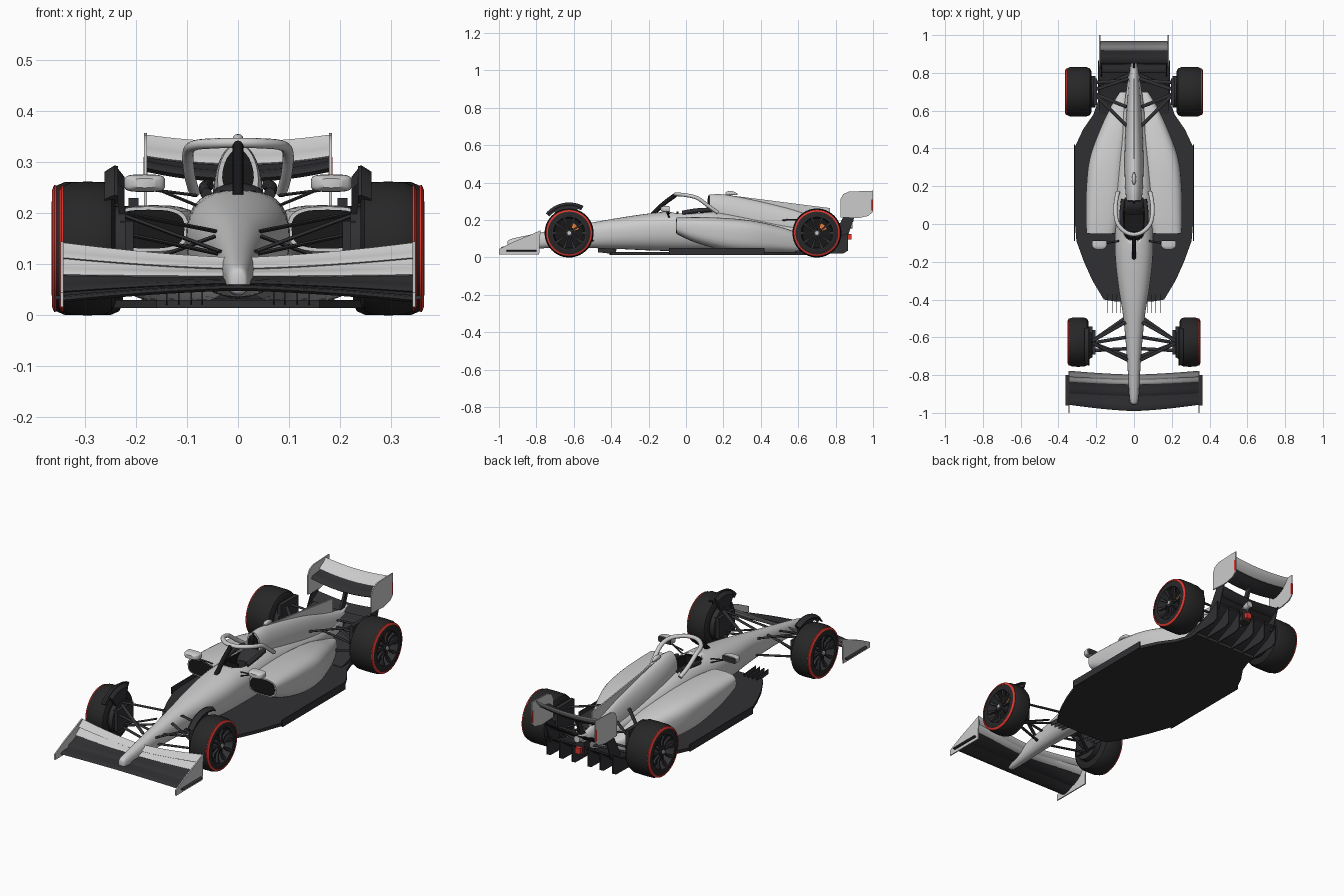
import bpy, bmesh
from math import sin, cos, pi, radians, copysign
from mathutils import Vector

def material(name, r, g, b):
    m = bpy.data.materials.new(name)
    m.diffuse_color = (r, g, b, 1)
    return m

CARBON = material("carbon", .03, .03, .034)
RUBBER = material("rubber", .02, .02, .021)
BLACK = material("black", .009, .009, .01)
RED = material("red", .75, .04, .03)
ORANGE = material("orange", .8, .2, .04)

# ---------- helpers ----------
def loft(name, rings, mat=None, mirror=False, closed=False, angle=38):
    n, k = len(rings[0]), len(rings)
    verts = [p for r in rings for p in r]
    faces = [(i * n + j, i * n + (j + 1) % n, (i + 1) % k * n + (j + 1) % n, (i + 1) % k * n + j)
             for i in range(k if closed else k - 1) for j in range(n)]
    if not closed:
        faces += [tuple(range(n)), tuple(range((k - 1) * n, k * n))]
    me = bpy.data.meshes.new(name)
    me.from_pydata(verts, [], faces)
    bm = bmesh.new()
    bm.from_mesh(me)
    bmesh.ops.recalc_face_normals(bm, faces=bm.faces)
    bm.to_mesh(me)
    bm.free()
    me.shade_smooth()
    me.set_sharp_from_angle(angle=radians(angle))
    if mat:
        me.materials.append(mat)
    ob = bpy.data.objects.new(name, me)
    bpy.context.collection.objects.link(ob)
    if mirror:
        ob.modifiers.new("mirror", 'MIRROR').use_mirror_merge = False
    return ob

def smooth(rows, k=5):
    """Catmull-Rom interpolation of parameter rows."""
    out = []
    for i in range(len(rows) - 1):
        a, b, c, d = rows[max(i - 1, 0)], rows[i], rows[i + 1], rows[min(i + 2, len(rows) - 1)]
        for s in range(k):
            t = s / k
            out.append(tuple(.5 * (2 * q + (r - p) * t + (2 * p - 5 * q + 4 * r - w) * t * t
                                   + (3 * q - p - 3 * r + w) * t ** 3) for p, q, r, w in zip(a, b, c, d)))
    return out + [tuple(rows[-1])]

def section(y, cx, w, zb, zm, zt, e=2.3, n=32):
    pts = []
    for i in range(n):
        c, s = cos(2 * pi * i / n), sin(2 * pi * i / n)
        h = zt - zm if s > 0 else zm - zb
        pts.append((cx + w * copysign(abs(c) ** (2 / e), c), y, zm + h * copysign(abs(s) ** (2 / e), s)))
    return pts

def body(name, rows, mat=None, mirror=False, e=2.3):
    return loft(name, [section(*r, e=e) for r in smooth(rows)], mat, mirror)

def plate(name, pts, x, t, mat=None, mirror=False):
    return loft(name, [[(x + d, y, z) for y, z in pts] for d in (-t / 2, t / 2)], mat, mirror)

def lathe(name, prof, cy, cz, mat=None, mirror=True, a0=0, a1=360, n=56):
    full = a1 - a0 == 360
    angs = [radians(a0 + (a1 - a0) * i / n) for i in range(n if full else n + 1)]
    return loft(name, [[(x, cy + r * cos(a), cz + r * sin(a)) for x, r in prof] for a in angs], mat, mirror, full)

def disc(name, x0, x1, r, cy, cz, mat=None, n=40):
    ring = lambda x: [(x, cy + r * cos(2 * pi * i / n), cz + r * sin(2 * pi * i / n)) for i in range(n)]
    return loft(name, [ring(x0), ring(x1)], mat, True)

def tube(name, pts, ru, rv, mat=None, mirror=False, n=12):
    pts = [Vector(p) for p in pts]
    rings = []
    for i, p in enumerate(pts):
        t = (pts[min(i + 1, len(pts) - 1)] - pts[max(i - 1, 0)]).normalized()
        u = t.cross(Vector((0, 0, 1))).normalized()
        v = u.cross(t)
        rings.append([p + u * ru * cos(2 * pi * j / n) + v * rv * sin(2 * pi * j / n) for j in range(n)])
    return loft(name, rings, mat, mirror)

def box(name, x0, x1, y0, y1, z0, z1, mat=None, mirror=False):
    return plate(name, [(y0, z0), (y1, z0), (y1, z1), (y0, z1)], (x0 + x1) / 2, x1 - x0, mat, mirror)

def wing(name, half, mid, end, t, mat=None, power=1.5):
    """Aerofoil strip: mid and end are (lead y, lead z, trail y, trail z)."""
    rings = []
    for i in range(-10, 11):
        f = abs(i / 10) ** power
        y0, z0, y1, z1 = [a + (b - a) * f for a, b in zip(mid, end)]
        ring = []
        for c, h in ((0, 0), (.12, .6), (.4, .6), (.75, .1), (1, .1), (1, -.1), (.75, -.5), (.4, -.8), (.12, -.6)):
            sag = -.15 * (z1 - z0) * 4 * c * (1 - c)
            ring.append((half * i / 10, y0 + (y1 - y0) * c, z0 + (z1 - z0) * c + sag + t * h))
        rings.append(ring)
    return loft(name, rings, mat)

# ---------- body ----------
tub = body("monocoque", [(-.955, 0, .008, .055, .07, .082), (-.94, 0, .021, .04, .068, .097),
    (-.85, 0, .029, .043, .08, .118), (-.7, 0, .038, .052, .1, .148), (-.5, 0, .056, .05, .125, .187),
    (-.35, 0, .08, .045, .14, .213), (-.2, 0, .098, .038, .15, .235), (-.08, 0, .102, .035, .155, .246),
    (.12, 0, .102, .035, .155, .25), (.3, 0, .09, .035, .14, .225), (.5, 0, .068, .035, .12, .185),
    (.7, 0, .042, .06, .115, .155), (.84, 0, .022, .09, .125, .155)])
oval = lambda w, l, z: [(w * copysign(abs(cos(a)) ** .7, cos(a)), .025 + l * copysign(abs(sin(a)) ** .7, sin(a)), z)
                        for a in [2 * pi * i / 32 for i in range(32)]]
cut = loft("cockpit_cutter", [oval(.06, .11, .16), oval(.066, .115, .35)])
cut.hide_render = True
mod = tub.modifiers.new("cockpit", 'BOOLEAN')
mod.object, mod.operation, mod.solver = cut, 'DIFFERENCE', 'EXACT'
bpy.context.view_layer.objects.active = tub
bpy.ops.object.modifier_apply(modifier="cockpit")
bpy.data.objects.remove(cut)
# cockpit lining and furniture
loft("cockpit_lining", [oval(.064, .113, .232), oval(.062, .111, .155), oval(.05, .1, .165), oval(.056, .107, .23)],
     BLACK, closed=True)
loft("cockpit_floor", [oval(.061, .111, .155), oval(.061, .111, .17)], BLACK)
body("seat_headrest", [(.05, 0, .045, .17, .2, .215), (.09, 0, .058, .17, .21, .25), (.14, 0, .055, .17, .22, .262)], CARBON)
tube("headrest_side", smooth([(.062, -.02, .238), (.066, .05, .25), (.058, .13, .255)]), .011, .012, CARBON, True)
box("steering_wheel", -.035, .035, -.05, -.04, .2, .245, BLACK)

# engine cover, intake and fin
body("engine_cover", [(.125, 0, .04, .2, .265, .336), (.2, 0, .047, .1, .25, .337), (.35, 0, .05, .06, .21, .31),
    (.55, 0, .042, .06, .16, .262), (.7, 0, .032, .08, .14, .215), (.86, 0, .02, .12, .145, .175)], e=1.9)
body("air_intake", [(.12, 0, .031, .235, .27, .325), (.13, 0, .031, .235, .27, .325)], BLACK, e=1.9)
plate("air_intake_divider", [(.108, .24), (.135, .24), (.135, .335), (.118, .33)], 0, .008, CARBON)
plate("cover_fin", [(.22, .3), (.22, .334), (.77, .264), (.77, .19), (.6, .16)], 0, .007)
body("roof_camera", [(.21, 0, .004, .338, .343, .347), (.225, 0, .01, .333, .343, .354),
                     (.25, 0, .01, .333, .343, .354), (.275, 0, .003, .334, .338, .342)])
tube("exhaust", [(0, .8, .165), (0, .89, .172)], .017, .017)

# side pods with dark inlets
body("side_pod", [(-.05, .175, .077, .125, .17, .213), (.05, .165, .09, .08, .155, .216), (.2, .155, .097, .04, .14, .212),
    (.35, .14, .094, .028, .12, .197), (.5, .105, .075, .028, .095, .165), (.62, .075, .048, .028, .08, .125),
    (.7, .055, .02, .04, .07, .1)], mirror=True, e=3)
body("side_pod_inlet", [(-.053, .175, .07, .131, .17, .207), (-.04, .175, .07, .131, .17, .207)], BLACK, True, e=3)

# halo
tube("halo_ring", smooth([(-.085, .17, .24), (-.095, .12, .275), (-.098, .06, .318), (-.085, 0, .333), (-.045, -.042, .337),
    (0, -.055, .338), (.045, -.042, .337), (.085, 0, .333), (.098, .06, .318), (.095, .12, .275), (.085, .17, .24)]), .011, .01)
tube("halo_pillar", smooth([(0, -.18, .23), (0, -.12, .287), (0, -.055, .335)]), .011, .012, BLACK)

# mirrors
body("mirror", [(-.135, .183, .02, .25, .259, .268), (-.12, .183, .038, .243, .259, .275),
                (-.09, .183, .04, .242, .259, .276)], mirror=True, e=4)
box("mirror_glass", .148, .218, -.091, -.087, .246, .272, CARBON, True)
for z, x in ((.215, .165), (.235, .2)):
    tube("mirror_stay", [(.08, -.09, z), (x, -.105, .25)], .005, .003, CARBON, True)

# ---------- floor and diffuser ----------
half = [(.1, -.41), (.16, -.4), (.22, -.3), (.265, -.2), (.305, -.09), (.312, .0), (.312, .41), (.27, .5), (.215, .58), (.19, .65), (.19, .7)]
outline = half + [(-x, y) for x, y in reversed(half)]
loft("floor", [[(x, y, z) for x, y in outline] for z in (.014, .03)], CARBON)
box("floor_edge", .312, .318, -.09, .42, .014, .05, CARBON, True)
plate("diffuser_ramp", [(.58, .02), (.7, .03), (.8, .075), (.86, .12), (.86, .13), (.79, .09), (.58, .032)], 0, .37, CARBON)
for x in (.045, .115, .187):
    plate("diffuser_fence", [(.64, .018), (.84, .022), (.865, .035), (.865, .13), (.8, .09), (.66, .03)], x, .005, CARBON, True)
for x in (.07, .092, .116, .14):
    plate("floor_fence", [(-.47, .028), (-.38, .018), (-.37, .045), (-.47, .052)], x, .003, CARBON, True)
box("rain_light", -.014, .014, .86, .885, .095, .125, RED)
box("gearbox_tail", -.025, .025, .7, .865, .085, .15, CARBON)

# ---------- front wing ----------
wing("front_wing_main", .343, (-.99, .053, -.9, .062), (-.957, .03, -.885, .045), .009, CARBON)
wing("front_wing_second", .343, (-.91, .063, -.838, .078), (-.895, .047, -.82, .08), .008, CARBON)
wing("front_wing_third", .343, (-.85, .077, -.815, .094), (-.835, .08, -.797, .114), .007)
wing("front_wing_flap", .343, (-.825, .092, -.797, .113), (-.81, .113, -.777, .142), .006)
plate("front_wing_endplate", [(-1, .016), (-.785, .016), (-.778, .145), (-.83, .122), (-.92, .085), (-1, .045)], .345, .006, None, True)
tube("wing_tip_tunnel", [(.352, -.96, .035), (.352, -.8, .035)], .01, .004, CARBON, True)

# ---------- rear wing ----------
wing("rear_wing_main", .178, (.85, .268, .935, .295), (.85, .288, .935, .31), .014, CARBON, 2)
wing("rear_wing_flap", .178, (.918, .297, .968, .34), (.918, .312, .968, .353), .009, None, 2)
plate("rear_wing_endplate", [(.825, .215), (.92, .21), (.975, .222), (1, .245), (1, .357), (.87, .352), (.84, .338), (.825, .31)],
      .181, .006, None, True)
box("endplate_light", .177, .185, .99, 1, .25, .31, RED, True)
wing("beam_wing_lower", .172, (.8, .15, .86, .165), (.8, .155, .86, .172), .009, CARBON)
wing("beam_wing_upper", .172, (.845, .17, .895, .195), (.845, .178, .895, .21), .008, CARBON)
plate("beam_wing_end", [(.78, .1), (.86, .1), (.9, .215), (.84, .215)], .173, .005, CARBON, True)
plate("rear_wing_pylon", [(.8, .15), (.84, .15), (.87, .2), (.9, .28), (.875, .28), (.845, .21)], 0, .012, CARBON)

# ---------- wheels ----------
def wheel(tag, cy, x0, x1):
    cz, o = .131, x1
    lathe(tag + "_tyre", [(x0, .09), (x0 - .0, .108), (x0 + .008, .123), (x0 + .024, .13), ((x0 + x1) / 2, .131), (o - .024, .13),
          (o - .008, .123), (o, .108), (o, .09), (o - .012, .084), (x0 + .01, .084)], cy, cz, RUBBER)
    lathe(tag + "_stripe", [(o - .0085, .1235), (o - .0045, .119), (o - .002, .114), (o + .0008, .114), (o - .004, .1245)], cy, cz, RED)
    lathe(tag + "_rim", [(o + .001, .092), (o + .001, .086), (o - .05, .078), (o - .05, .088), (o - .01, .091)], cy, cz, CARBON)
    disc(tag + "_disc", o - .06, o - .045, .086, cy, cz, BLACK)
    disc(tag + "_hub", o - .045, o - .004, .02, cy, cz, CARBON, 24)
    disc(tag + "_nut", o - .006, o + .001, .01, cy, cz, None, 12)
    for i in range(10):
        a = 2 * pi * i / 10
        u, v = Vector((0, cos(a), sin(a))), Vector((0, -sin(a), cos(a)))
        c = Vector((0, cy, cz))
        loft(tag + "_spoke", [[c + u * r + v * s * w + Vector((x + d, 0, 0)) for s, d in ((-1, 0), (1, 0), (1, -.012), (-1, -.012))]
             for r, w, x in ((.015, .004, o - .008), (.05, .0045, o - .014), (.085, .008, o - .004))], CARBON, True)
    lathe(tag + "_caliper", [(o - .046, .03), (o - .046, .058), (o - .036, .058), (o - .036, .03)], cy, cz, ORANGE, True, 20, 80, 8)
    disc(tag + "_brake_drum", x0 - .02, x0 + .04, .083, cy, cz, CARBON)

wheel("front_wheel", -.625, .24, .35)
wheel("rear_wheel", .7, .225, .364)

# wake winglets and brake ducts over the front wheels
lathe("wheel_winglet", [(.235, .137), (.235, .161), (.242, .163), (.262, .15), (.262, .145), (.242, .15), (.241, .137)], -.625, .131,
      CARBON, True, 62, 140, 20)
lathe("winglet_bracket", [(.222, .07), (.222, .14), (.238, .16), (.238, .14), (.232, .07)], -.625, .131, CARBON, True, 70, 125, 12)
box("front_brake_duct", .205, .23, -.69, -.56, .08, .185, CARBON, True)
box("rear_brake_duct", .195, .215, .63, .77, .075, .23, CARBON, True)

# ---------- suspension ----------
arms = [((.035, -.72, .125), (.222, -.63, .195)), ((.045, -.52, .165), (.222, -.62, .2)),
        ((.035, -.7, .085), (.222, -.63, .08)), ((.05, -.5, .09), (.222, -.62, .08)),
        ((.045, -.6, .155), (.222, -.63, .09)), ((.035, -.66, .12), (.222, -.67, .16)),
        ((.04, .52, .2), (.21, .69, .205)), ((.03, .77, .16), (.21, .71, .205)),
        ((.04, .55, .09), (.21, .69, .085)), ((.025, .79, .11), (.21, .71, .085)),
        ((.04, .62, .17), (.21, .69, .1)), ((.025, .76, .13), (.21, .75, .13))]
for a, b in arms:
    tube(("front" if a[1] < 0 else "rear") + "_suspension_arm", [a, b], .009, .004, CARBON, True, 8)
